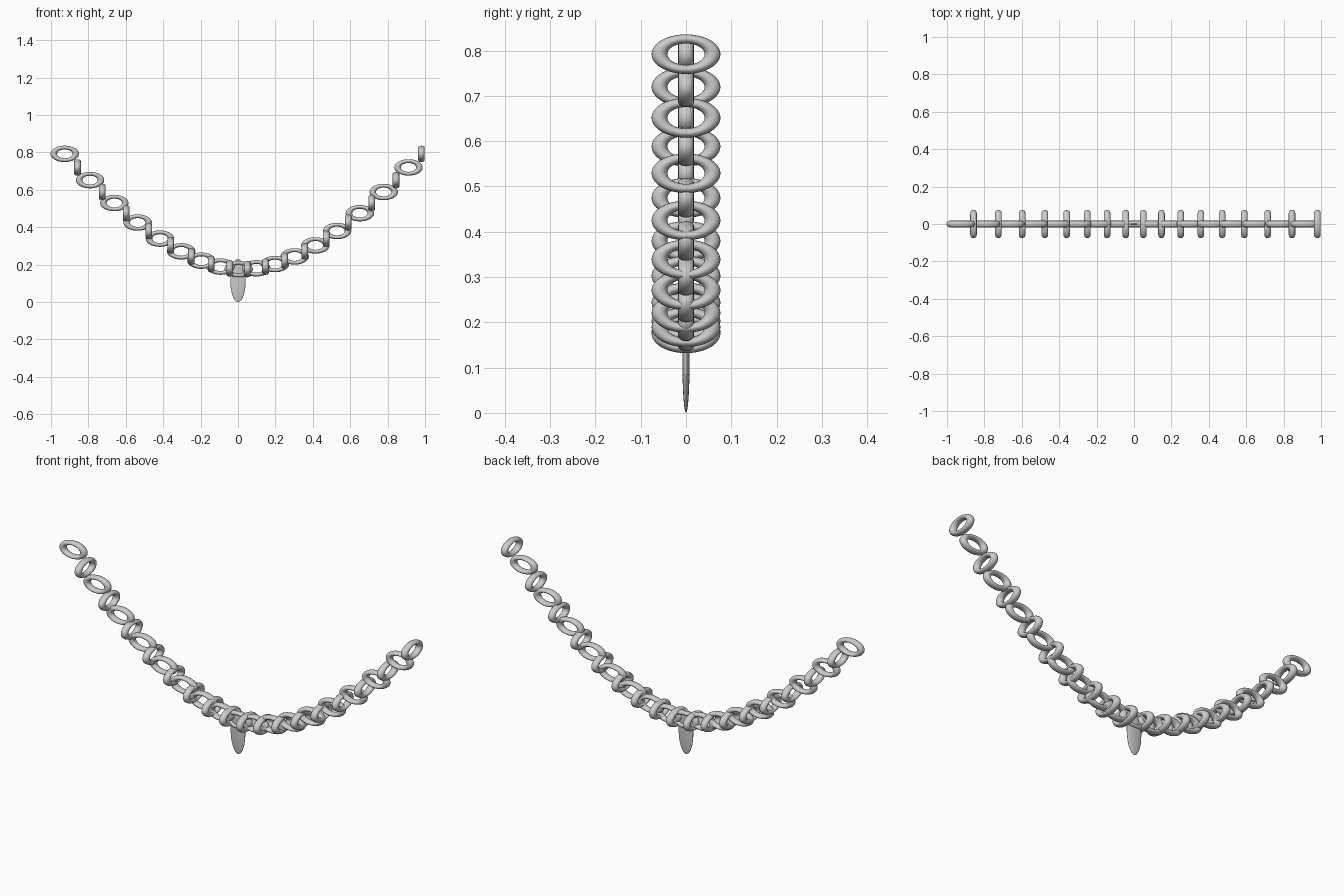
import bpy, math
from mathutils import Matrix

if "Cube" in bpy.data.objects:
    bpy.data.objects.remove(bpy.data.objects["Cube"])

LINKS = 34
MAJOR, MINOR, SQUASH = 0.0585, 0.0175, 0.575


def link_mesh(name, axis):
    """Ring standing upright, flattened vertically; axis is its facing direction."""
    bpy.ops.mesh.primitive_torus_add(major_radius=MAJOR, minor_radius=MINOR,
                                     major_segments=48, minor_segments=16)
    ob = bpy.context.object
    turn = Matrix.Rotation(math.pi / 2, 4, 'X')
    if axis == 'X':
        turn = Matrix.Rotation(math.pi / 2, 4, 'Z') @ turn
    ob.data.transform(Matrix.Diagonal((1, 1, SQUASH, 1)) @ turn)
    ob.data.polygons.foreach_set("use_smooth", [True] * len(ob.data.polygons))
    mesh = ob.data
    mesh.name = name
    bpy.data.objects.remove(ob)
    return mesh


# Chain: links alternate between facing front and facing sideways
meshes = [link_mesh("front_link", 'Y'), link_mesh("side_link", 'X')]
for i in range(LINKS):
    k = i - (LINKS - 1) / 2
    x = 0.0268 + 0.0464 * k + 0.00069 * k * abs(k)
    z = 0.175 + 0.617 * (k / 16.5) ** 2
    ob = bpy.data.objects.new(f"chain_link_{i + 1:02d}", meshes[i % 2])
    ob.location = (x, 0, z)
    bpy.context.collection.objects.link(ob)

# Pendant: thin flattened drop hanging at the middle
bpy.ops.mesh.primitive_uv_sphere_add(segments=48, ring_count=24, radius=1,
                                     location=(0, 0, 0.115))
pendant = bpy.context.object
pendant.name = "pendant"
pendant.scale = (0.041, 0.008, 0.115)
bpy.ops.object.transform_apply(location=False, rotation=False, scale=True)
bpy.ops.object.shade_smooth()
